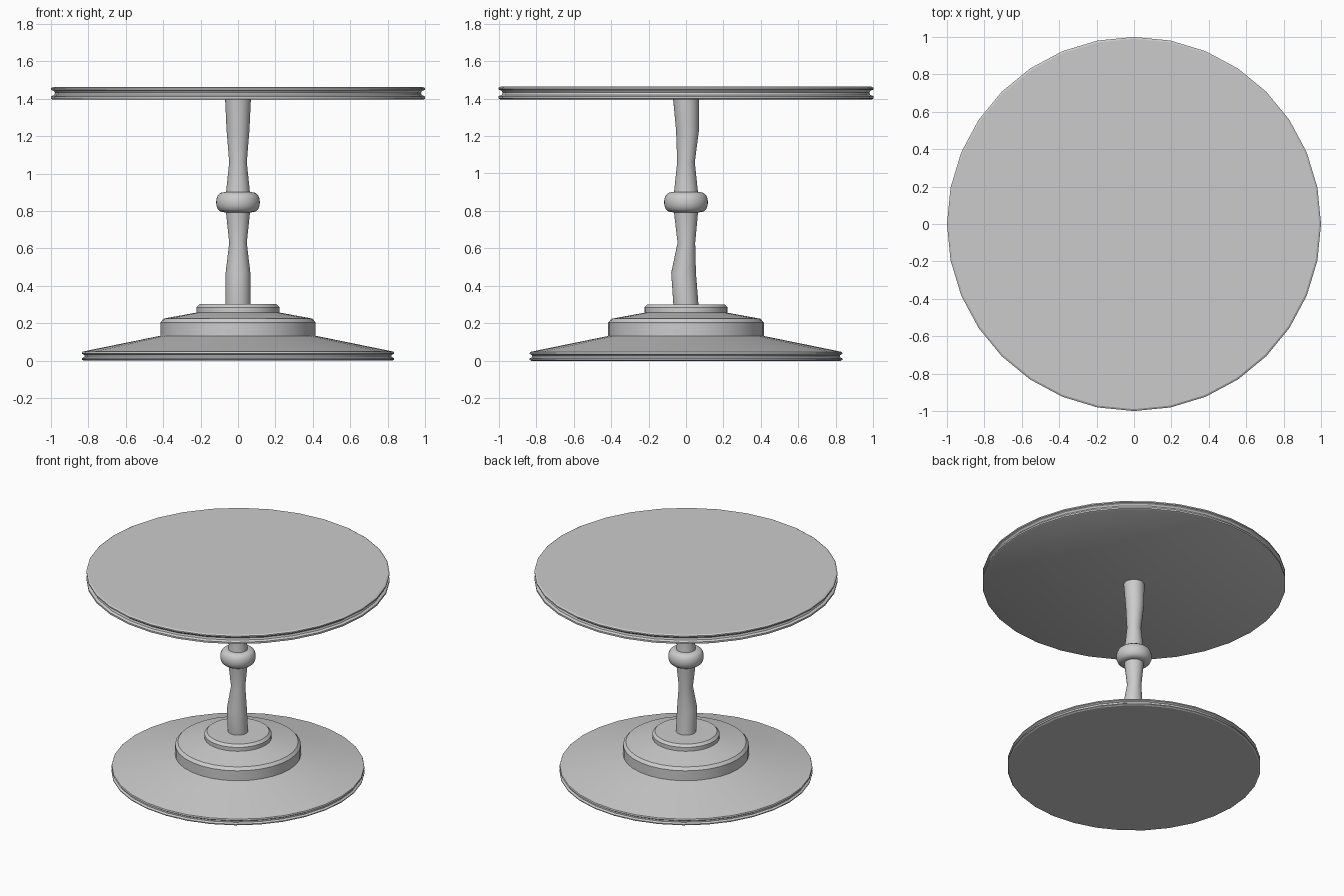
import bpy, bmesh
from math import sin, cos, tau, radians

if "Cube" in bpy.data.objects:
    bpy.data.objects.remove(bpy.data.objects["Cube"])


def lathe(name, profile, sides=32):
    """Stack rings (radius, z, optional y offset) into a closed turned part."""
    bm = bmesh.new()
    rings = []
    for r, z, *off in profile:
        dy = off[0] if off else 0
        rings.append([bm.verts.new((r * cos(tau * i / sides), r * sin(tau * i / sides) + dy, z))
                      for i in range(sides)])
    for a, b in zip(rings, rings[1:]):
        for i in range(sides):
            j = (i + 1) % sides
            bm.faces.new((a[i], a[j], b[j], b[i]))
    bm.faces.new(rings[0][::-1])
    bm.faces.new(rings[-1])
    mesh = bpy.data.meshes.new(name)
    bm.to_mesh(mesh)
    bm.free()
    obj = bpy.data.objects.new(name, mesh)
    bpy.context.collection.objects.link(obj)
    bpy.ops.object.select_all(action='DESELECT')
    obj.select_set(True)
    bpy.context.view_layer.objects.active = obj
    bpy.ops.object.shade_smooth_by_angle(angle=radians(30))
    return obj


# Round top with a grooved rim
lathe("table_top", [(.99, 1.395), (1.0, 1.40), (1.0, 1.412), (.983, 1.42), (.978, 1.432),
                    (.985, 1.442), (1.0, 1.448), (1.0, 1.457), (.99, 1.463)])

# Stepped foot: grooved rim, shallow cone, drum and collar
lathe("base", [(.825, 0), (.835, .006), (.835, .012), (.822, .02), (.822, .03), (.835, .038),
               (.832, .048), (.415, .133), (.415, .205), (.397, .225), (.222, .257),
               (.222, .285), (.205, .302)])

# Slightly wavering turned column, in two halves around the knob
lathe("lower_column", [(.067, .295), (.066, .47, -.013), (.047, .63, .002), (.065, .80)])
lathe("upper_column", [(.065, .89), (.047, 1.06), (.061, 1.23, .008), (.069, 1.40)])

# Rounded knob
lathe("column_knob", [(.072, .793), (.093, .797), (.107, .809), (.115, .828), (.117, .847),
                      (.115, .866), (.107, .885), (.093, .897), (.072, .901)])
